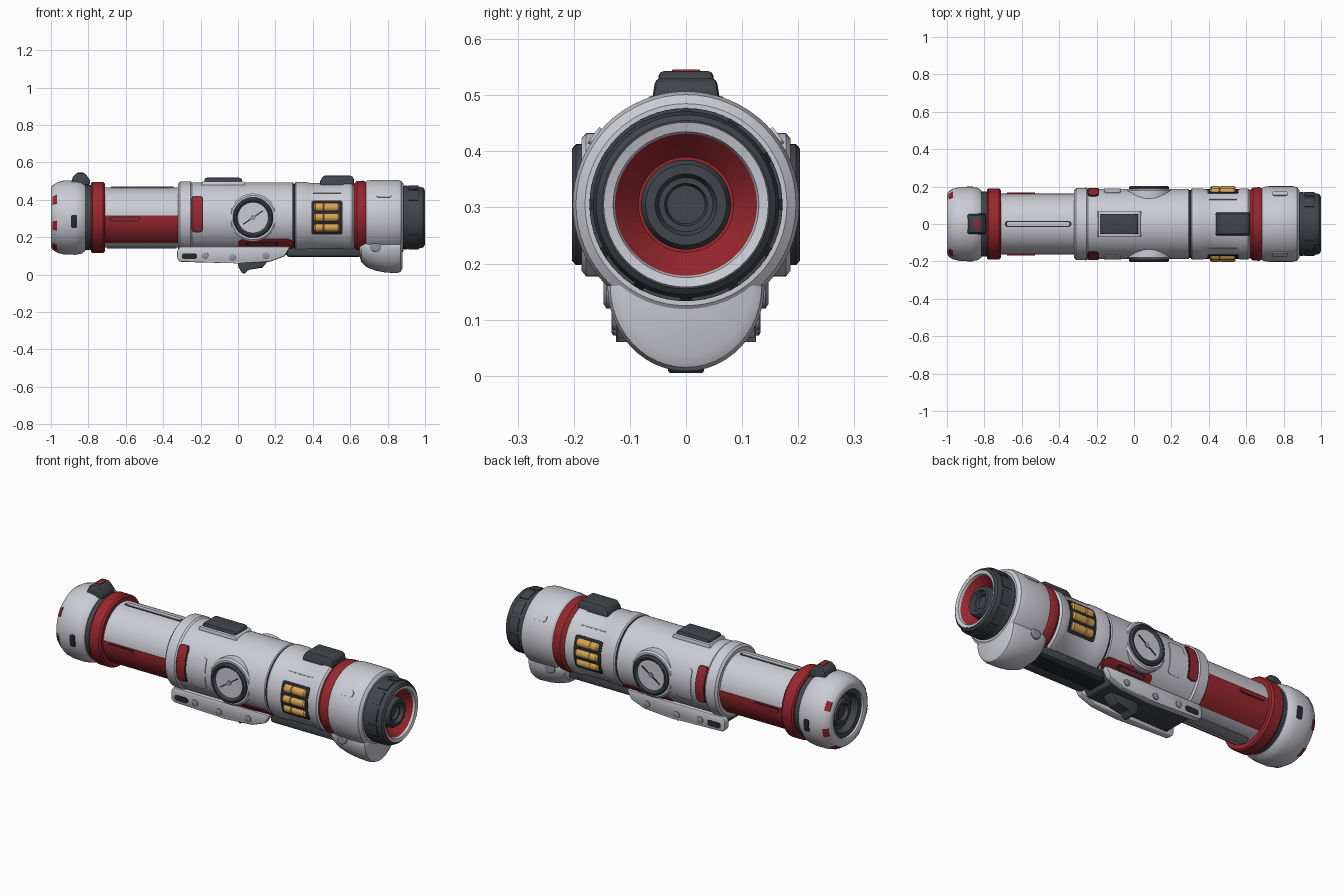
import bpy, bmesh
from math import sin, cos, pi, radians, sqrt
from mathutils import Matrix, Vector

if "Cube" in bpy.data.objects:
    bpy.data.objects.remove(bpy.data.objects["Cube"])

AXIS_Z = 0.305
MADE = []
SIDES = ((1, "right"), (-1, "left"))   # -y side, +y side


def material(name, r, g, b):
    m = bpy.data.materials.new(name)
    m.use_nodes = True
    m.diffuse_color = (r, g, b, 1)
    m.node_tree.nodes["Principled BSDF"].inputs["Base Color"].default_value = (r, g, b, 1)
    return m


WHITE = material("shell white", 0.60, 0.60, 0.66)
RED = material("signal red", 0.31, 0.02, 0.027)
DARK = material("dark grey", 0.052, 0.06, 0.07)
BLACK = material("groove black", 0.02, 0.022, 0.027)
GOLD = material("cell gold", 0.66, 0.36, 0.09)
GREY = material("metal grey", 0.28, 0.29, 0.33)


def finish(name, bm, mat, matrix=None):
    bmesh.ops.remove_doubles(bm, verts=bm.verts, dist=1e-5)
    bmesh.ops.recalc_face_normals(bm, faces=bm.faces)
    mesh = bpy.data.meshes.new(name)
    bm.to_mesh(mesh)
    bm.free()
    mesh.materials.append(mat)
    ob = bpy.data.objects.new(name, mesh)
    if matrix is not None:
        ob.matrix_world = matrix
    bpy.context.collection.objects.link(ob)
    MADE.append(ob)
    return ob


MAIN = Matrix.Translation((0, 0, AXIS_Z))


def revolve(name, pts, mat, matrix=MAIN, n=64):
    """Turn an (x, radius) outline around the x axis into a closed body."""
    bm = bmesh.new()
    rings = [[bm.verts.new((x, r * sin(2 * pi * k / n), r * cos(2 * pi * k / n)))
              for k in range(n)] for x, r in pts]
    count = len(pts)
    solid = pts[0][1] == 0 and pts[-1][1] == 0
    for i in range(count - 1 if solid else count):
        a, b = rings[i], rings[(i + 1) % count]
        for k in range(n):
            bm.faces.new((a[k], a[(k + 1) % n], b[(k + 1) % n], b[k]))
    return finish(name, bm, mat, matrix)


def patch(name, x0, x1, a0, a1, r, mat, high=0.004, corner=0.0, r1=None):
    """Curved plate on the barrel; angles run in degrees from the top to the -y side."""
    r1 = r if r1 is None else r1
    arc = radians(a1 - a0) * r
    steps = max(2, int((a1 - a0) / 5))
    rows = sorted({arc * i / steps for i in range(steps + 1)} |
                  {c for i in range(5) for c in (corner * i / 4, arc - corner * i / 4)})
    bm = bmesh.new()

    def point(x, d, lift):
        a = radians(a0) + d / r
        rad = r + (r1 - r) * (x - x0) / (x1 - x0) + lift
        return bm.verts.new((x, -rad * sin(a), rad * cos(a)))

    loops = []
    for d in rows:
        gap = max(0, corner - min(d, arc - d))
        inset = corner - sqrt(max(0, corner ** 2 - gap ** 2))
        lo, hi = x0 + inset, x1 - inset
        if hi - lo < 0.001:
            lo, hi = (x0 + x1) / 2 - 0.0005, (x0 + x1) / 2 + 0.0005
        loops.append([point(lo, d, high), point(hi, d, high),
                      point(hi, d, -0.012), point(lo, d, -0.012)])
    for a, b in zip(loops, loops[1:]):
        for k in range(4):
            bm.faces.new((a[k], a[(k + 1) % 4], b[(k + 1) % 4], b[k]))
    bm.faces.new(loops[0])
    bm.faces.new(loops[-1])
    return finish(name, bm, mat, MAIN)


def both(name, x0, x1, a0, a1, *args, **kw):
    patch(name + "_right", x0, x1, a0, a1, *args, **kw)
    patch(name + "_left", x0, x1, -a1, -a0, *args, **kw)


def prism(name, outline, y0, y1, mat, bevel=0.008, taper=1.0):
    """Extrude an (x, z) outline across y; taper narrows the top points."""
    bm = bmesh.new()
    top, low = max(z for _, z in outline), min(z for _, z in outline)
    rows = []
    for y in (y0, y1):
        rows.append([bm.verts.new((x, y * (1 + (taper - 1) * (z - low) / (top - low)), z))
                     for x, z in outline])
    a, b = rows
    n = len(a)
    bm.faces.new(a)
    bm.faces.new(b)
    for k in range(n):
        bm.faces.new((a[k], a[(k + 1) % n], b[(k + 1) % n], b[k]))
    if bevel:
        bmesh.ops.bevel(bm, geom=bm.edges[:], offset=bevel, segments=2, profile=0.5, affect='EDGES')
    return finish(name, bm, mat)


def side_matrix(x, y, z, s):
    return Matrix.Translation((x, -s * y, z)) @ Matrix.Rotation(-s * pi / 2, 4, 'Z')


# Rear cap with open recess
revolve("rear_cap", [(-0.94, 0.12), (-0.995, 0.13), (-1, 0.14), (-1, 0.158), (-0.992, 0.172), (-0.965, 0.189),
                     (-0.93, 0.198), (-0.87, 0.199), (-0.835, 0.193), (-0.815, 0.178), (-0.815, 0.12)], WHITE)
revolve("rear_recess", [(-0.945, 0), (-0.945, 0.04), (-0.965, 0.045), (-0.965, 0.065), (-0.945, 0.07),
                        (-0.945, 0.095), (-0.98, 0.105), (-0.985, 0.127), (-0.90, 0.127), (-0.90, 0)], DARK)
for a in (58, 104, 150):
    both("cap_red_mark", -0.992, -0.967, a - 8, a + 8, 0.172, RED, r1=0.188, high=0.003)
both("cap_slot", -0.892, -0.86, 86, 106, 0.199, BLACK, high=0.002, corner=0.008)
revolve("rear_neck", [(-0.83, 0), (-0.83, 0.174), (-0.78, 0.174), (-0.78, 0)], DARK)
revolve("rear_red_ring", [(-0.786, 0.14), (-0.786, 0.182), (-0.778, 0.19), (-0.722, 0.19),
                          (-0.712, 0.182), (-0.712, 0.14)], RED)
prism("rear_latch", [(-0.895, 0.48), (-0.882, 0.525), (-0.862, 0.543), (-0.82, 0.543), (-0.79, 0.505), (-0.79, 0.48)],
      -0.056, 0.056, DARK, taper=0.85)
prism("latch_red_plate", [(-0.858, 0.535), (-0.858, 0.546), (-0.825, 0.546), (-0.825, 0.535)], -0.025, 0.025, RED, 0.002)

# Slim tube
revolve("slim_tube", [(-0.72, 0), (-0.72, 0.16), (-0.30, 0.16), (-0.30, 0)], WHITE)
both("tube_red_panel", -0.715, -0.31, 86, 147, 0.16, RED, high=0.003)
both("tube_red_grip_edge", -0.685, -0.525, 88, 97, 0.163, BLACK, high=0.001, corner=0.011)
both("tube_red_grip", -0.68, -0.53, 89.5, 95.5, 0.163, RED, high=0.005, corner=0.008)
patch("top_slot", -0.69, -0.335, -6, 6, 0.16, BLACK, high=0.001, corner=0.015)
patch("top_slot_bar", -0.68, -0.345, -4, 4, 0.16, WHITE, high=0.005, corner=0.01)
patch("tube_belly_strip", -0.70, -0.33, 168, 192, 0.16, GREY, high=0.005, corner=0.02)

# Middle and forward bodies
revolve("middle_body", [(-0.32, 0), (-0.32, 0.18), (-0.31, 0.192), (-0.255, 0.194), (-0.245, 0.187),
                        (0.292, 0.187), (0.298, 0.18), (0.298, 0)], WHITE)
revolve("seam_ring", [(0.29, 0), (0.29, 0.182), (0.315, 0.182), (0.315, 0)], BLACK)
revolve("forward_body", [(0.304, 0), (0.304, 0.185), (0.31, 0.191), (0.365, 0.191), (0.38, 0.186), (0.56, 0.186),
                         (0.57, 0.191), (0.61, 0.191), (0.62, 0.18), (0.62, 0)], WHITE)
both("red_window_edge", -0.248, -0.187, 52, 115, 0.187, BLACK, high=0.002, corner=0.018)
both("red_window", -0.242, -0.193, 54, 113, 0.187, RED, high=0.005, corner=0.014)
both("raised_panel", -0.16, -0.07, 62, 118, 0.187, WHITE, high=0.004, corner=0.02)
both("lower_red_panel", 0.0, 0.296, 128, 152, 0.187, RED, high=0.004, corner=0.03)
both("lower_red_vent", 0.04, 0.215, 133, 142, 0.191, BLACK, high=0.002, corner=0.013)
both("lower_red_vent_bar", 0.055, 0.20, 135.5, 139.5, 0.192, RED, high=0.004)

# Dial on each flank
for s, side in SIDES:
    revolve("dial_bezel_" + side, [(0.1, 0), (0.1, 0.128), (0.178, 0.128), (0.186, 0.118), (0.186, 0)], WHITE,
            side_matrix(0.08, 0, AXIS_Z, s), 48)
    revolve("dial_ring_" + side, [(0.15, 0.082), (0.15, 0.108), (0.196, 0.108), (0.203, 0.1),
                                  (0.203, 0.092), (0.193, 0.082)], DARK, side_matrix(0.08, 0, AXIS_Z, s), 48)
    revolve("dial_face_" + side, [(0.15, 0), (0.15, 0.084), (0.193, 0.084), (0.193, 0)], WHITE,
            side_matrix(0.08, 0, AXIS_Z, s), 48)
    revolve("dial_hub_" + side, [(0.19, 0), (0.19, 0.014), (0.197, 0.014), (0.197, 0)], GREY,
            side_matrix(0.08, 0, AXIS_Z, s), 16)
    needle = prism("dial_needle_" + side, [(-0.065, -0.003), (-0.065, 0.003), (0.065, 0.003), (0.065, -0.003)],
                   -0.002, 0.002, BLACK, 0)
    needle.matrix_world = Matrix.Translation((0.08, -s * 0.194, AXIS_Z)) @ Matrix.Rotation(-0.6, 4, 'Y')

    # Cells held in the forward body
    for k in (-1, 0, 1):
        a = radians(90 - 17.5 * k)
        at = Matrix.Translation((0.475, -s * 0.178 * sin(a), AXIS_Z + 0.178 * cos(a)))
        revolve(f"cell_{k + 2}_{side}", [(-0.068, 0), (-0.068, 0.018), (-0.06, 0.024), (-0.02, 0.024), (-0.016, 0.02),
                                         (-0.01, 0.024), (0.06, 0.024), (0.068, 0.018), (0.068, 0)], GOLD, at, 24)

    # Rail plate and its fasteners under the middle body
    prism("rail_plate_" + side, [(-0.325, 0.085), (-0.31, 0.068), (0.0, 0.06), (0.17, 0.068), (0.25, 0.098), (0.28, 0.15),
                                 (-0.31, 0.15), (-0.325, 0.13)], -s * 0.125, -s * 0.088, WHITE, 0.008)
    prism("rail_slot_" + side, [(-0.30, 0.09), (-0.29, 0.083), (-0.23, 0.083), (-0.22, 0.09), (-0.22, 0.107),
                                (-0.23, 0.114), (-0.29, 0.114), (-0.30, 0.107)], -s * 0.127, -s * 0.1, BLACK, 0)
    for x, z in ((-0.175, 0.1), (-0.03, 0.09), (0.15, 0.1)):
        revolve("rail_bolt_" + side, [(0, 0), (0, 0.018), (0.03, 0.018), (0.033, 0.013), (0.033, 0)],
                GREY, side_matrix(x, 0.1, z, s), 16)
    revolve("bulge_bolt_" + side, [(0, 0), (0, 0.03), (0.035, 0.03), (0.04, 0.022), (0.04, 0)],
            GREY, side_matrix(0.735, 0.107, 0.15, s), 24)
    prism("under_rod_" + side, [(0.26, 0.095), (0.26, 0.145), (0.66, 0.145), (0.66, 0.095)],
          -s * 0.09, -s * 0.045, DARK, 0.012)
both("cell_bay", 0.392, 0.558, 61, 119, 0.186, BLACK, high=0.002, corner=0.012)
both("forward_panel_line", 0.40, 0.55, 44, 46, 0.186, GREY, high=0.002)

# Underside core and trigger
prism("under_core", [(-0.28, 0.078), (-0.28, 0.16), (0.26, 0.16), (0.22, 0.085)], -0.09, 0.09, DARK)
prism("under_spine", [(0.22, 0.105), (0.22, 0.15), (0.66, 0.15), (0.66, 0.105)], -0.06, 0.06, BLACK)
prism("trigger", [(0.0, 0.045), (0.02, 0.01), (0.035, 0.003), (0.055, 0.03), (0.13, 0.036), (0.17, 0.085), (0.0, 0.09)],
      -0.032, 0.032, DARK, 0.005)

# Top pads
prism("top_pad_base", [(-0.2, 0.47), (-0.19, 0.499), (0.03, 0.499), (0.045, 0.47)], -0.068, 0.068, WHITE, 0.006)
prism("top_pad", [(-0.18, 0.47), (-0.18, 0.512), (-0.17, 0.518), (0.01, 0.518), (0.022, 0.51), (0.022, 0.47)],
      -0.054, 0.054, DARK, 0.006)
prism("top_switch", [(0.435, 0.47), (0.44, 0.505), (0.46, 0.53), (0.605, 0.53), (0.62, 0.515), (0.62, 0.47)],
      -0.064, 0.064, DARK, 0.009, taper=0.85)

# Front collar, housing and bulge
revolve("front_red_ring", [(0.61, 0.1), (0.615, 0.178), (0.636, 0.195), (0.67, 0.197), (0.685, 0.19), (0.685, 0.1)], RED)
revolve("front_housing", [(0.68, 0), (0.68, 0.187), (0.692, 0.198), (0.72, 0.202), (0.85, 0.202), (0.872, 0.196),
                          (0.885, 0.18), (0.885, 0)], WHITE)
both("housing_label_plate", 0.74, 0.82, 48, 58, 0.202, WHITE, high=0.005, corner=0.012)
bm = bmesh.new()
sections = []
for x, depth, width in ((0.65, 0.06, 0.118), (0.66, 0.095, 0.128), (0.69, 0.122, 0.136), (0.74, 0.14, 0.14),
                        (0.79, 0.149, 0.14), (0.85, 0.152, 0.14), (0.87, 0.145, 0.135), (0.88, 0.125, 0.118)):
    ring = [bm.verts.new((x, width * cos(pi * k / 24), 0.16 - depth * sin(pi * k / 24))) for k in range(25)]
    ring += [bm.verts.new((x, -0.09, 0.25)), bm.verts.new((x, 0.09, 0.25))]
    sections.append(ring)
for a, b in zip(sections, sections[1:]):
    for k in range(len(a)):
        j = (k + 1) % len(a)
        bm.faces.new((a[k], a[j], b[j], b[k]))
bm.faces.new(sections[0])
bm.faces.new(sections[-1])
finish("lower_bulge", bm, WHITE)

# Nozzle
revolve("nozzle", [(0.87, 0.12), (0.87, 0.164), (0.895, 0.172), (0.91, 0.168), (0.965, 0.166), (0.99, 0.16), (0.998, 0.15),
                   (0.998, 0.144), (0.92, 0.12)], DARK)
for k in range(12):
    patch("nozzle_rib", 0.912, 0.966, k * 30 + 3, k * 30 + 27, 0.167, DARK, high=0.005)
revolve("nozzle_liner", [(0.92, 0.11), (0.975, 0.124), (0.995, 0.13), (1.0, 0.146), (0.93, 0.14)], WHITE)
revolve("nozzle_cone", [(0.89, 0), (0.89, 0.125), (0.985, 0.128), (0.935, 0.085), (0.925, 0)], RED)
revolve("nozzle_core", [(0.9, 0), (0.9, 0.08), (0.965, 0.08), (0.978, 0.072), (0.978, 0.055), (0.96, 0.048),
                        (0.96, 0.038), (0.945, 0.034), (0.945, 0)], DARK)

# Smooth shading with sharp edges kept
for ob in bpy.context.selected_objects:
    ob.select_set(False)
for ob in MADE:
    ob.select_set(True)
bpy.context.view_layer.objects.active = MADE[0]
bpy.ops.object.shade_smooth_by_angle(angle=radians(32))
